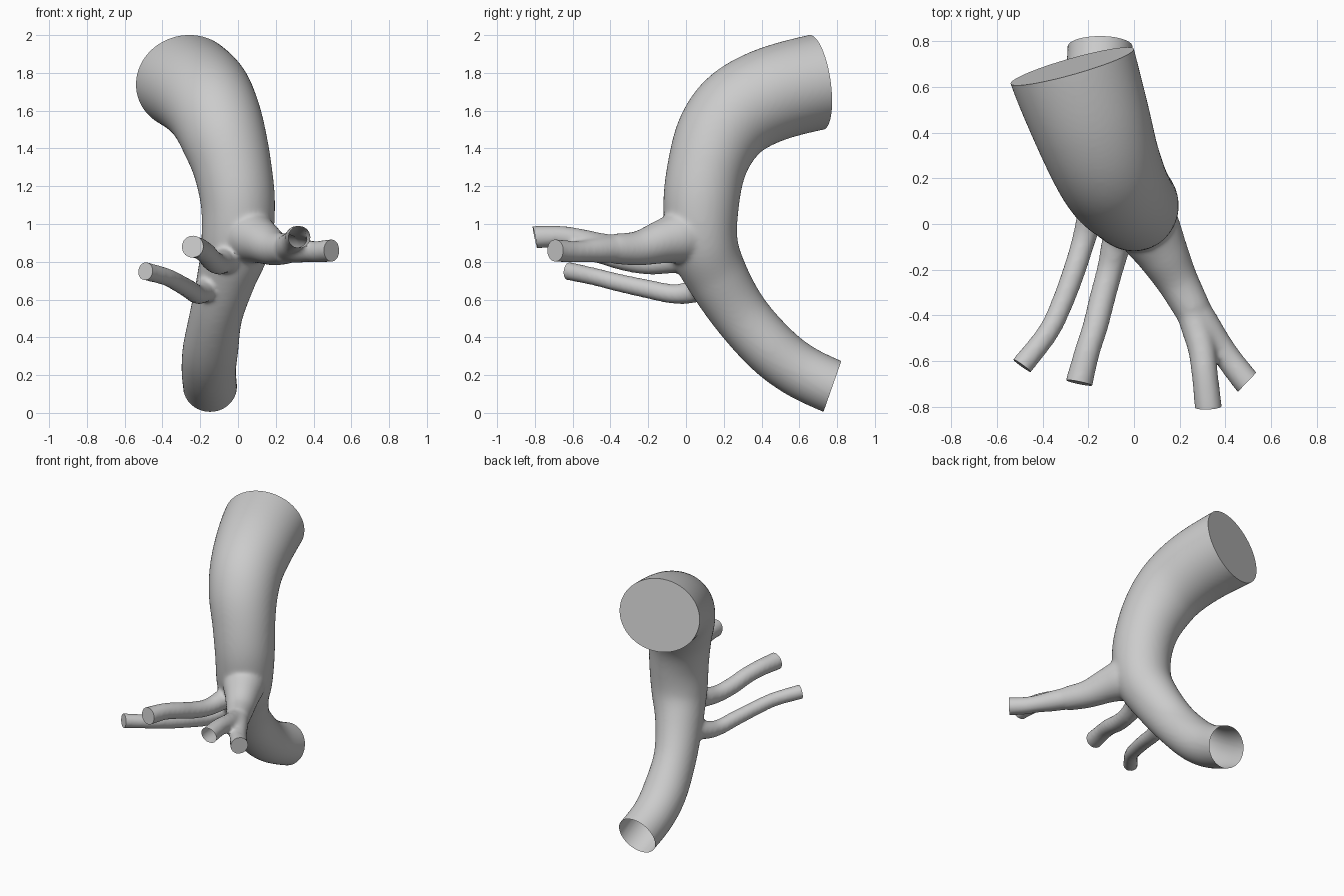
import bpy, bmesh, math
from mathutils import Vector

if "Cube" in bpy.data.objects:
    bpy.data.objects.remove(bpy.data.objects["Cube"])

# path points: x, y, z, radius, sideways stretch
TRUNK = [(-.27, .69, 1.75, .253, 1.11), (-.19, .45, 1.685, .25, 1.05), (-.13, .28, 1.595, .243, 1.0),
         (-.08, .175, 1.47, .228, 1.0), (-.03, .11, 1.3, .208, 1.0), (0, .08, 1.1, .2, .98),
         (-.01, .09, .9, .185, 1.0), (-.06, .165, .72, .165, .95), (-.115, .29, .52, .15, .93),
         (-.145, .45, .34, .147, 1.0), (-.155, .6, .225, .144, 1.0), (-.148, .775, .14, .143, 1.0)]
STEM = [(.02, .06, .95, .15, 1), (.08, -.05, .925, .135, 1), (.125, -.13, .905, .115, 1),
        (.19, -.25, .872, .092, 1), (.26, -.38, .868, .08, 1)]
FORK_A = [(.24, -.34, .868, .07, 1), (.272, -.45, .885, .067, 1), (.297, -.55, .912, .061, 1),
          (.31, -.66, .932, .058, 1), (.325, -.8, .93, .06, 1)]
FORK_B = [(.24, -.34, .868, .075, 1), (.32, -.46, .862, .068, 1), (.38, -.54, .855, .058, 1),
          (.43, -.61, .853, .058, 1), (.495, -.692, .86, .06, 1)]
MIDDLE = [(-.03, .05, .83, .085, 1), (-.075, -.08, .805, .067, 1), (-.105, -.2, .79, .058, 1),
          (-.14, -.33, .81, .057, 1), (-.17, -.45, .845, .056, 1), (-.205, -.56, .87, .056, 1),
          (-.24, -.695, .88, .06, 1)]
LOWER = [(-.14, .14, .68, .07, 1), (-.19, .03, .64, .06, 1), (-.22, -.07, .63, .052, 1),
         (-.26, -.2, .655, .05, 1), (-.32, -.36, .69, .048, 1), (-.38, -.48, .72, .047, 1),
         (-.49, -.62, .75, .049, 1)]

# end cuts: centre, outward normal, region size, capped
ENDS = {
    "top": (TRUNK[0][:3], (-.27, .95, .14), .42, True),
    "bottom": (TRUNK[-1][:3], (0, .94, -.33), .25, False),
    "fork_a": (FORK_A[-1][:3], (.05, -.98, -.2), .11, False),
    "fork_b": (FORK_B[-1][:3], (.72, -.69, 0), .11, True),
    "middle": (MIDDLE[-1][:3], (-.2, -.97, .1), .13, True),
    "lower": (LOWER[-1][:3], (-.58, -.81, .1), .13, True),
}


def extended(p, end):
    """Continue a path past its cut plane."""
    c, n, size, _ = ENDS[end]
    q = Vector(c) + Vector(n).normalized() * size * .5
    return (*q, p[3], p[4])


def spline(pts, steps=8):
    """Catmull-Rom through points of any dimension."""
    P = [Vector(p) for p in pts]
    P = [P[0] * 2 - P[1]] + P + [P[-1] * 2 - P[-2]]
    out = []
    for a, b, c, d in zip(P, P[1:], P[2:], P[3:]):
        for i in range(steps):
            t = i / steps
            out.append(.5 * (2 * b + (c - a) * t + (2 * a - 5 * b + 4 * c - d) * t * t
                             + (3 * b - a - 3 * c + d) * t ** 3))
    return out + [P[-2]]


def tube(bm, pts, sides=48):
    path = spline(pts)
    rings = []
    for i, p in enumerate(path):
        a, b = path[max(i - 1, 0)], path[min(i + 1, len(path) - 1)]
        t = Vector((b - a)[:3]).normalized()
        side = Vector((1, 0, 0))
        side = (side - t * side.dot(t)).normalized()
        up = t.cross(side)
        c = Vector(p[:3])
        rings.append([bm.verts.new(c + p[3] * (side * p[4] * math.cos(k) + up * math.sin(k)))
                      for k in (2 * math.pi * j / sides for j in range(sides))])
    for r, s in zip(rings, rings[1:]):
        for j in range(sides):
            k = (j + 1) % sides
            bm.faces.new((r[j], r[k], s[k], s[j]))
    bm.faces.new(rings[0][::-1])
    bm.faces.new(rings[-1])


# overlapping closed tubes for the trunk and its branches
bm = bmesh.new()
tube(bm, [extended(TRUNK[0], "top")] + TRUNK + [extended(TRUNK[-1], "bottom")], 64)
tube(bm, STEM)
for path, end in ((FORK_A, "fork_a"), (FORK_B, "fork_b"), (MIDDLE, "middle"), (LOWER, "lower")):
    tube(bm, path + [extended(path[-1], end)], 32)
bmesh.ops.recalc_face_normals(bm, faces=bm.faces)
mesh = bpy.data.meshes.new("branching_vessel")
bm.to_mesh(mesh)
bm.free()
vessel = bpy.data.objects.new("branching_vessel", mesh)
bpy.context.collection.objects.link(vessel)

# fuse into one skin with blended junctions
rem = vessel.modifiers.new("fuse", 'REMESH')
rem.mode = 'VOXEL'
rem.voxel_size = .012
smo = vessel.modifiers.new("blend", 'SMOOTH')
smo.factor = .5
smo.iterations = 12
fused = bpy.data.meshes.new_from_object(vessel.evaluated_get(bpy.context.evaluated_depsgraph_get()))
vessel.modifiers.clear()
vessel.data = fused

# slice the ends flat, capping the closed ones
bm = bmesh.new()
bm.from_mesh(fused)
for c, n, size, capped in ENDS.values():
    c, n = Vector(c), Vector(n).normalized()
    near = [f for f in bm.faces if (f.calc_center_median() - c).length < size]
    geom = near + list({e for f in near for e in f.edges}) + list({v for f in near for v in f.verts})
    cut = bmesh.ops.bisect_plane(bm, geom=geom, dist=1e-5, plane_co=c, plane_no=n)["geom_cut"]
    outer = [v for v in bm.verts if (v.co - c).length < size * 1.1 and (v.co - c).dot(n) > 2e-5]
    bmesh.ops.delete(bm, geom=outer, context='VERTS')
    rim = [e for e in cut if e.is_valid and isinstance(e, bmesh.types.BMEdge)]
    if capped:
        bmesh.ops.holes_fill(bm, edges=rim, sides=0)
bmesh.ops.recalc_face_normals(bm, faces=bm.faces)
bm.to_mesh(fused)
bm.free()

bpy.context.view_layer.objects.active = vessel
vessel.select_set(True)
bpy.ops.object.shade_smooth_by_angle(angle=math.radians(40))
